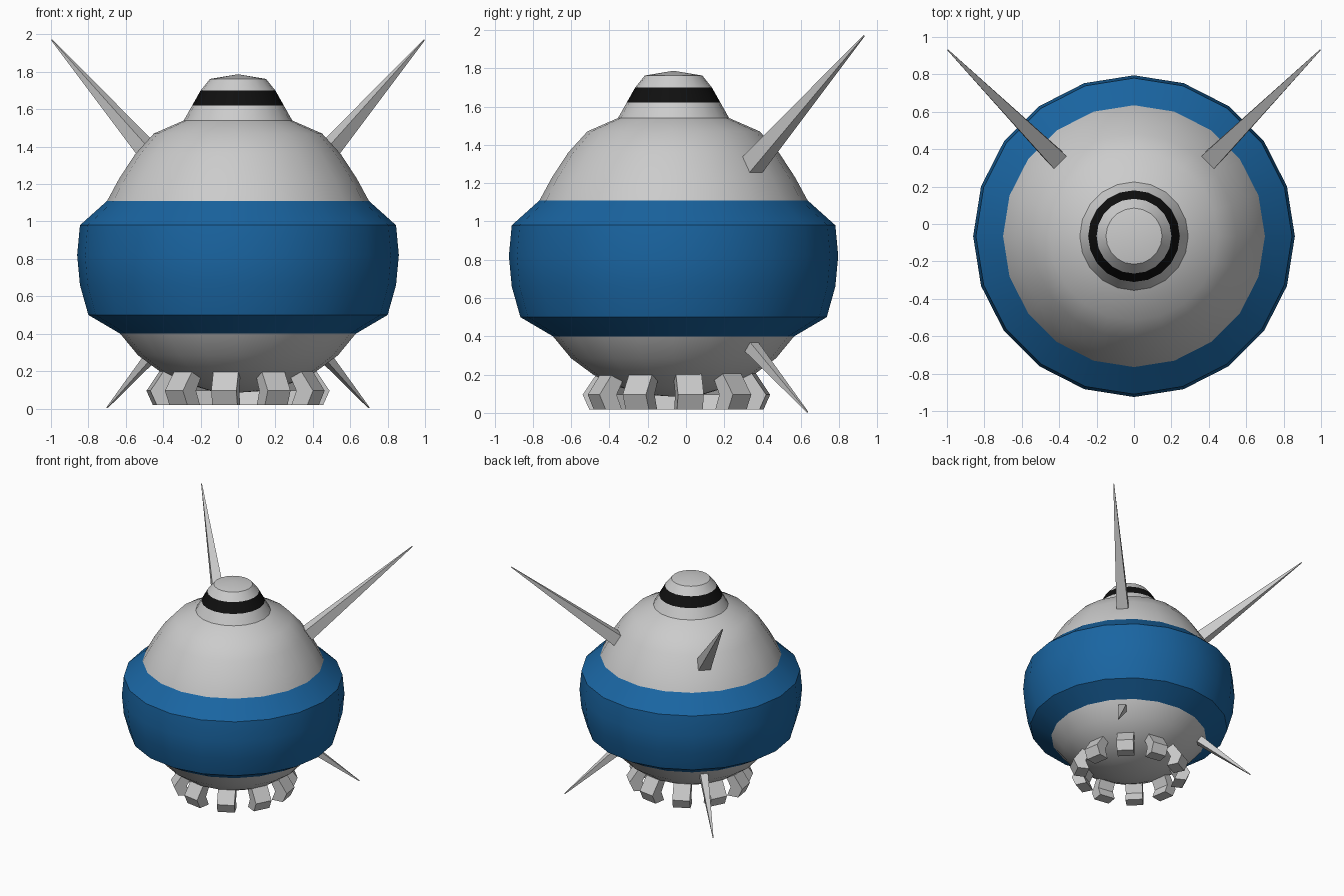
import bpy, bmesh
from math import pi, cos, sin, radians
from mathutils import Vector

if "Cube" in bpy.data.objects:
    bpy.data.objects.remove(bpy.data.objects["Cube"])

CY = -0.065                      # body axis in y
CENTRE = Vector((0, CY, 0.82))   # all spikes radiate from here
SIDES = 20


def material(name, colour):
    m = bpy.data.materials.new(name)
    m.diffuse_color = (*colour, 1)
    m.use_nodes = True
    m.node_tree.nodes["Principled BSDF"].inputs["Base Color"].default_value = m.diffuse_color
    return m


def add_object(name, bm, mat=None, smooth=False):
    mesh = bpy.data.meshes.new(name)
    bm.to_mesh(mesh)
    bm.free()
    ob = bpy.data.objects.new(name, mesh)
    bpy.context.collection.objects.link(ob)
    if mat:
        mesh.materials.append(mat)
    if smooth:
        bpy.ops.object.select_all(action='DESELECT')
        ob.select_set(True)
        bpy.context.view_layer.objects.active = ob
        bpy.ops.object.shade_smooth_by_angle(angle=radians(30))
    return ob


def lathe(name, profile, mat=None):
    """Revolve (radius, z) points, listed bottom to top, around the body axis."""
    bm = bmesh.new()
    rings = []
    for r, z in profile:
        n = SIDES if r > 0 else 1
        rings.append([bm.verts.new((r * cos(2 * pi * i / SIDES),
                                    CY + r * sin(2 * pi * i / SIDES), z)) for i in range(n)])
    for a, b in zip(rings, rings[1:]):
        for i in range(SIDES):
            j = (i + 1) % SIDES
            quad = [a[i % len(a)], a[j % len(a)], b[j % len(b)], b[i % len(b)]]
            bm.faces.new(list(dict.fromkeys(quad)))
    return add_object(name, bm, mat, smooth=True)


def spike(name, tip, start, half):
    """Square spike on the line from the body centre to tip, starting inside the hull."""
    axis = Vector(tip) - CENTRE
    d = axis.normalized()
    side = d.cross(Vector((0, 0, 1))).normalized()
    up = side.cross(d)
    bm = bmesh.new()
    ends = []
    for t, h in ((start, half), (1, 0.003)):
        p = CENTRE + axis * t
        ends.append([bm.verts.new(p + side * h * sx + up * h * sy)
                     for sx, sy in ((-1, -1), (1, -1), (1, 1), (-1, 1))])
    a, b = ends
    bm.faces.new(a)
    bm.faces.new(b)
    for i in range(4):
        j = (i + 1) % 4
        bm.faces.new((a[i], a[j], b[j], b[i]))
    bmesh.ops.recalc_face_normals(bm, faces=bm.faces)
    return add_object(name, bm)


def foot(name, angle):
    """Bent block under the hull: a radial profile given a width."""
    profile = [(0.33, 0.205), (0.41, 0.205), (0.485, 0.095),
               (0.45, 0.018), (0.355, 0.018), (0.385, 0.095)]
    out = Vector((cos(angle), sin(angle), 0))
    side = Vector((-sin(angle), cos(angle), 0))
    base = Vector((0, CY + 0.015, 0))
    bm = bmesh.new()
    a, b = [[bm.verts.new(base + out * r + side * w + Vector((0, 0, z))) for r, z in profile]
            for w in (-0.068, 0.068)]
    n = len(profile)
    bm.faces.new(a)
    bm.faces.new(b)
    for i in range(n):
        j = (i + 1) % n
        bm.faces.new((a[i], a[j], b[j], b[i]))
    bmesh.ops.recalc_face_normals(bm, faces=bm.faces)
    return add_object(name, bm)


blue = material("blue", (0.01, 0.13, 0.36))
black = material("black", (0.005, 0.005, 0.005))

# Hull: rounded grey body
lathe("hull", [(0, 0.085), (0.15, 0.095), (0.3, 0.14), (0.42, 0.2), (0.535, 0.285), (0.63, 0.40),
               (0.72, 0.55), (0.77, 0.78), (0.76, 0.95), (0.70, 1.11), (0.635, 1.23),
               (0.55, 1.36), (0.45, 1.47), (0.29, 1.54)])

# Wide blue belt
lathe("belt", [(0.63, 0.40), (0.80, 0.50), (0.845, 0.66), (0.86, 0.82),
               (0.845, 0.98), (0.70, 1.11)], blue)

# Nose: collar, black stripe and cap
lathe("nose_collar", [(0.29, 1.54), (0.245, 1.62)])
lathe("nose_stripe", [(0.245, 1.62), (0.20, 1.70)], black)
lathe("nose_cap", [(0.20, 1.70), (0.15, 1.762), (0, 1.787)])

# Spikes at the back, upper pair long and lower pair short
for label, s in (("left", -1), ("right", 1)):
    spike("upper_spike_" + label, (s * 0.995, 0.93, 1.97), 0.36, 0.052)
    spike("lower_spike_" + label, (s * 0.70, 0.635, 0.004), 0.5, 0.036)

# Ring of ten feet
for k in range(10):
    foot(f"foot_{k + 1}", radians(9 + 36 * k))
